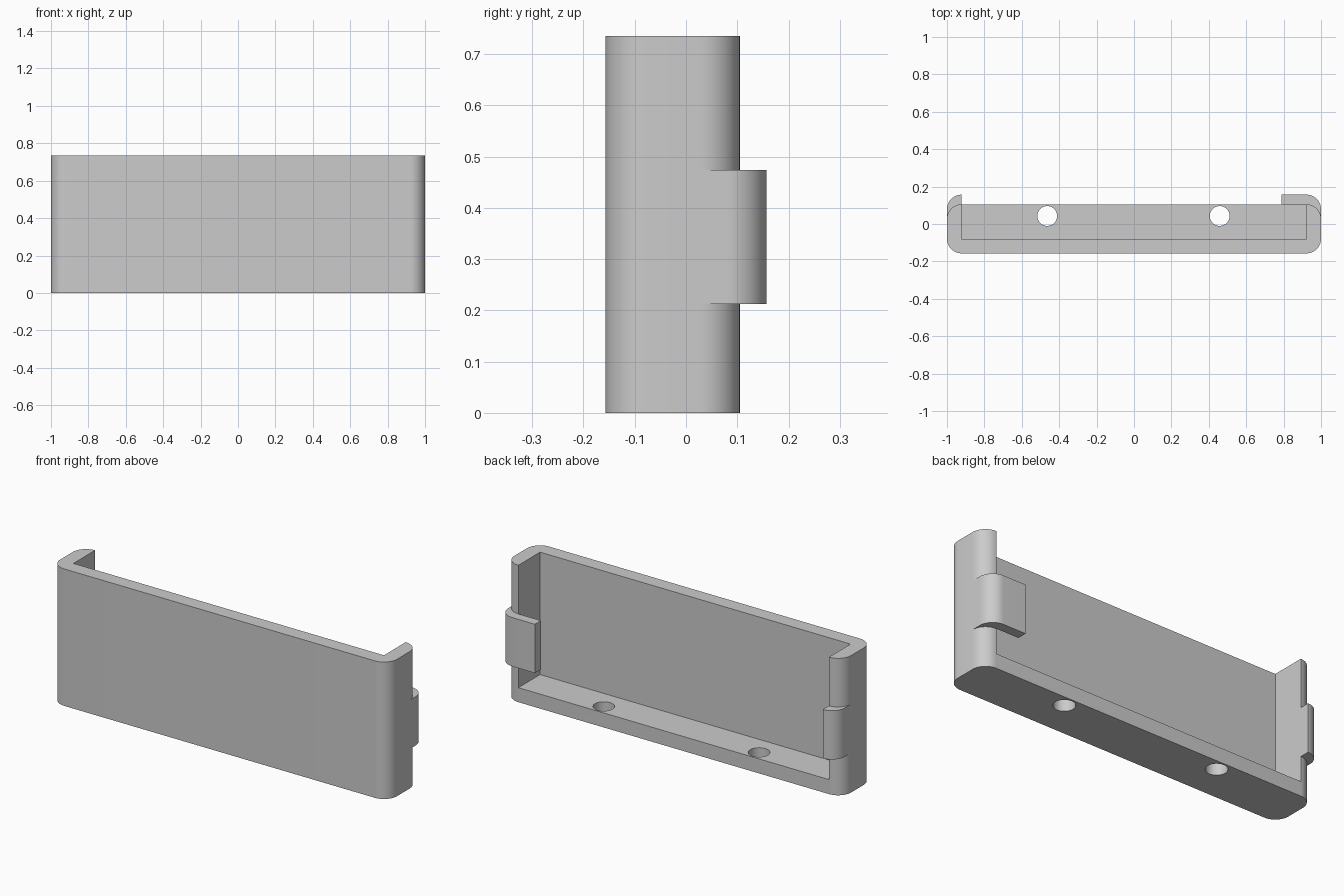
import bpy, bmesh
from math import cos, sin, pi, radians

cube = bpy.data.objects.get("Cube")
if cube:
    bpy.data.objects.remove(cube, do_unlink=True)

W, H = 1.0, 0.735            # half width, height
FRONT, BACK = -0.157, 0.105  # tray depth range
CLIP_BACK = 0.157
R = T = 0.078                # corner radius, wall thickness

grey = bpy.data.materials.new("light_grey")
grey.use_nodes = True
grey.diffuse_color = (0.6, 0.6, 0.6, 1)
grey.node_tree.nodes["Principled BSDF"].inputs["Base Color"].default_value = (0.6, 0.6, 0.6, 1)


def arc(cx, cy, start, end, r=R, n=14):
    angles = [radians(start + (end - start) * i / n) for i in range(n + 1)]
    return [(cx + r * cos(a), cy + r * sin(a)) for a in angles]


def prism(name, outline, z0, z1):
    """Extrude a plan outline from z0 to z1."""
    bm = bmesh.new()
    face = bm.faces.new([bm.verts.new((x, y, z0)) for x, y in outline])
    top = bmesh.ops.extrude_face_region(bm, geom=[face])["geom"]
    bmesh.ops.translate(bm, vec=(0, 0, z1 - z0),
                        verts=[v for v in top if isinstance(v, bmesh.types.BMVert)])
    bmesh.ops.recalc_face_normals(bm, faces=bm.faces)
    mesh = bpy.data.meshes.new(name)
    bm.to_mesh(mesh)
    bm.free()
    mesh.materials.append(grey)
    obj = bpy.data.objects.new(name, mesh)
    bpy.context.collection.objects.link(obj)
    return obj


def activate(obj):
    bpy.ops.object.select_all(action='DESELECT')
    obj.select_set(True)
    bpy.context.view_layer.objects.active = obj


def cut(obj, cutter):
    cutter.hide_render = True
    activate(obj)
    mod = obj.modifiers.new("cut", 'BOOLEAN')
    mod.operation, mod.solver, mod.object = 'DIFFERENCE', 'EXACT', cutter
    bpy.ops.object.modifier_apply(modifier=mod.name)
    bpy.data.objects.remove(cutter, do_unlink=True)


# Tray: rounded block, hollowed out and open at the top and back
c = W - R
tray = prism("tray", arc(c, BACK - R, 0, 90) + arc(-c, BACK - R, 90, 180)
             + arc(-c, FRONT + R, 180, 270) + arc(c, FRONT + R, 270, 360), 0, H)
inner = W - T
cut(tray, prism("cavity", [(-inner, FRONT + T), (inner, FRONT + T),
                           (inner, 0.4), (-inner, 0.4)], T, 1))

# Round holes through the floor
for x in (-0.464, 0.458):
    cut(tray, prism("hole", arc(x, 0.043, 0, 360, 0.053, 40)[:-1], -0.1, 0.2))


# Clips hooked round the back corners; the left one reaches further in
def clip(name, side, reach):
    outline = arc(c, CLIP_BACK - R, 90, 0) + arc(c, BACK - R, 0, 90)
    if reach < c:
        outline += [(reach, BACK), (reach, CLIP_BACK)]
    return prism(name, [(side * x, y) for x, y in outline], 0.212, 0.474)


parts = [tray, clip("left_clip", 1, 0.788), clip("right_clip", -1, c)]
for part in parts:
    activate(part)
    bpy.ops.object.shade_smooth_by_angle(angle=radians(30))
